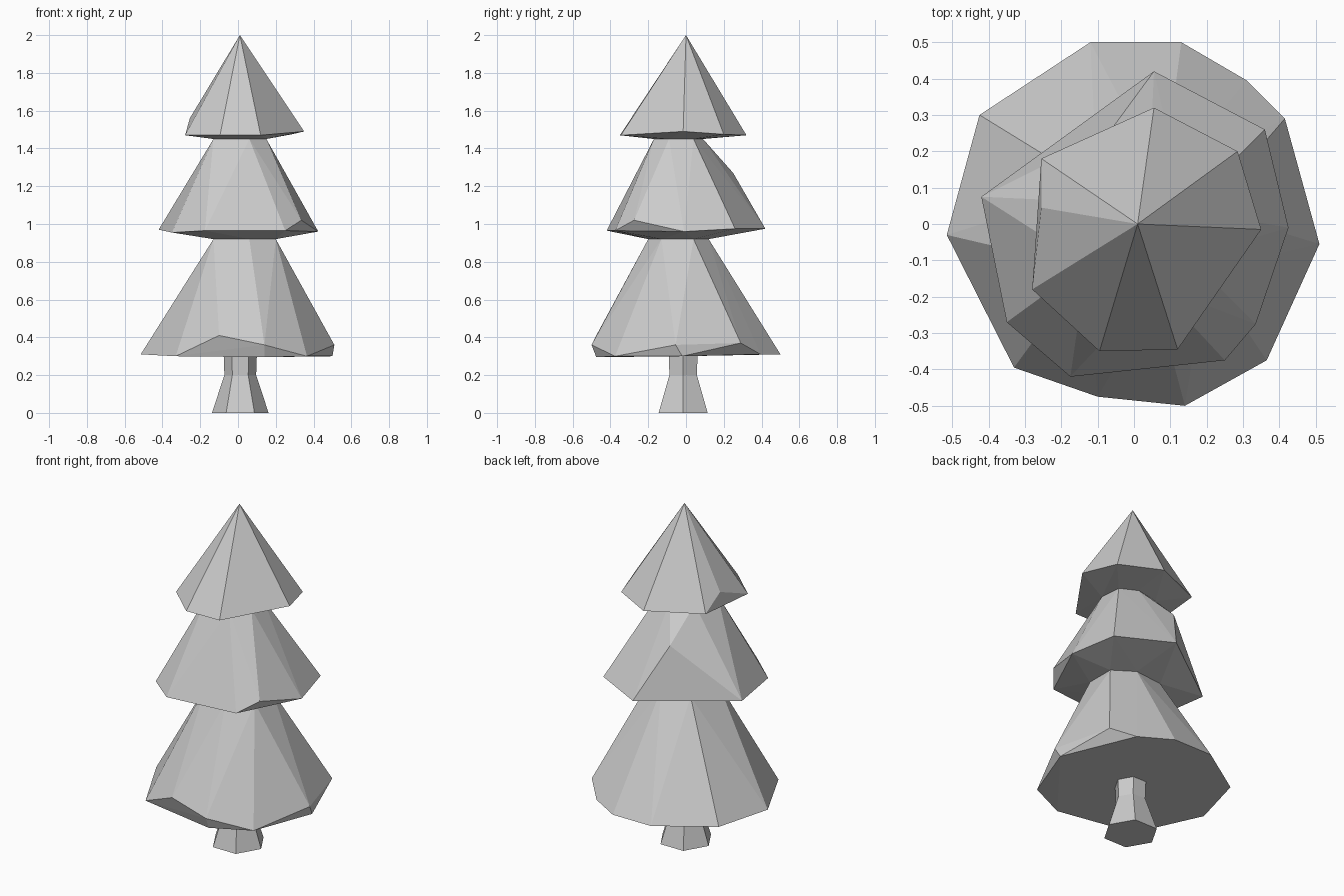
import bpy, bmesh
from math import cos, sin, pi, radians

if "Cube" in bpy.data.objects:
    bpy.data.objects.remove(bpy.data.objects["Cube"])


def finish(name, bm):
    bmesh.ops.dissolve_limit(bm, angle_limit=radians(1), verts=bm.verts[:], edges=bm.edges[:])
    bmesh.ops.recalc_face_normals(bm, faces=bm.faces[:])
    me = bpy.data.meshes.new(name)
    bm.to_mesh(me)
    bm.free()
    bpy.context.collection.objects.link(bpy.data.objects.new(name, me))


def faceted(name, points, open_levels=()):
    """Faceted hull of points; hidden caps at open_levels are removed."""
    bm = bmesh.new()
    for p in points:
        bm.verts.new(p)
    res = bmesh.ops.convex_hull(bm, input=bm.verts[:])
    loose = [v for v in bm.verts if not v.link_faces]
    bmesh.ops.delete(bm, geom=loose, context='VERTS')
    caps = [f for f in bm.faces
            if any(all(abs(v.co.z - z) < 1e-4 for v in f.verts) for z in open_levels)]
    bmesh.ops.delete(bm, geom=caps, context='FACES')
    finish(name, bm)


def ring(xy, z):
    return [(x, y, z) for x, y in xy]


# Necks where one tier meets the next
neck_low = ring([(-.13, -.12), (.06, -.2), (.2, -.13), (.2, .04), (.08, .12), (-.1, .1)], .92)
neck_high = ring([(-.13, -.11), (.06, -.17), (.15, -.09), (.14, .04), (.04, .09), (-.1, .06)], 1.45)

# Bottom tier: rim with a few chipped corners
rim = [(-.12, .5, .31), (.13, .5, .31), (.31, .395, .31), (.415, .29, .37),
       (.51, -.055, .36), (.5, -.02, .3), (.365, -.375, .3), (.14, -.5, .36),
       (.14, -.475, .295), (-.1, -.475, .41), (-.33, -.395, .3),
       (-.515, -.03, .31), (-.425, .3, .31)]
faceted("lower_branches", rim + neck_low, [.92])

# Middle tier
rim = [(-.42, .075, .97), (.055, .42, .975), (.36, .26, .975), (.425, -.01, .96),
       (.335, -.275, 1.02), (.25, -.375, .965), (-.175, -.42, .965), (-.35, -.27, .955),
       (-.07, .25, 1.27)]
faceted("middle_branches", rim + neck_low + neck_high, [.92, 1.45])

# Top tier with the tip
rim = [(-.255, .18, 1.48), (.055, .32, 1.47), (.285, .2, 1.475), (.35, -.015, 1.49),
       (.12, -.345, 1.47), (-.095, -.35, 1.47), (-.28, -.18, 1.47),
       (-.255, .045, 1.56), (-.03, .11, 1.77), (.01, 0, 2)]
faceted("top_branches", rim + neck_high, [1.45])

# Trunk: six-sided, flared at the foot
bm = bmesh.new()
loops = []
for z, r in ((0, .15), (.2, .084), (.31, .088)):
    loops.append([bm.verts.new((.012 + r * cos(i * pi / 3), -.015 + r * sin(i * pi / 3), z))
                  for i in range(6)])
for a, b in zip(loops, loops[1:]):
    for i in range(6):
        j = (i + 1) % 6
        bm.faces.new((a[i], a[j], b[j], b[i]))
bm.faces.new(loops[0][::-1])
finish("trunk", bm)
